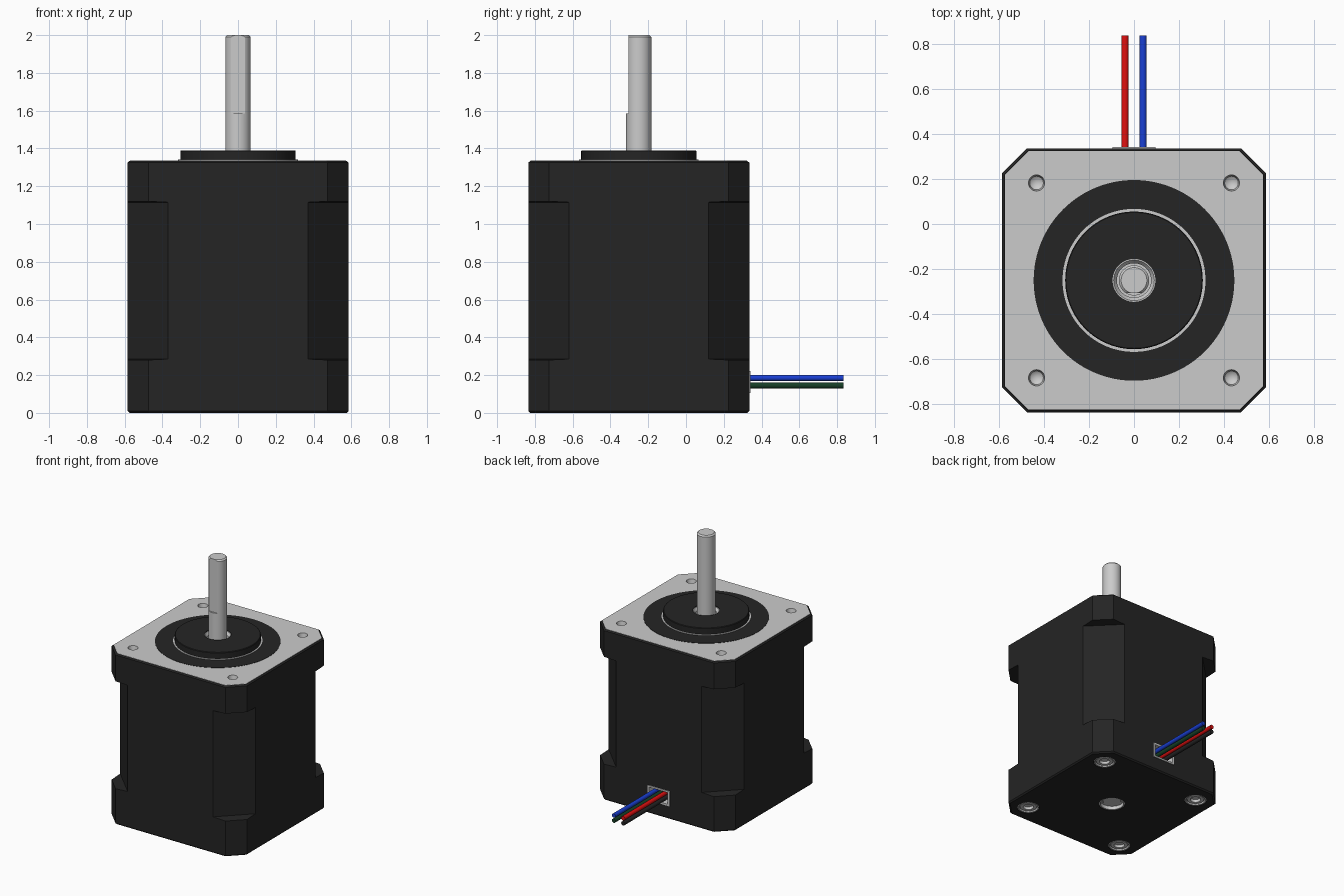
import bpy, bmesh, math
from mathutils import Vector, Matrix

if "Cube" in bpy.data.objects:
    bpy.data.objects.remove(bpy.data.objects["Cube"])

CY = -0.25            # motor axis in y
HALF = 0.585          # half width of the housing
HOLES = [(sx * 0.432, CY + sy * 0.432) for sx in (-1, 1) for sy in (-1, 1)]


def colour(name, r, g, b):
    m = bpy.data.materials.new(name)
    m.diffuse_color = (r, g, b, 1)
    m.use_nodes = True
    m.node_tree.nodes["Principled BSDF"].inputs["Base Color"].default_value = m.diffuse_color
    return m


BLACK = colour("black", 0.018, 0.018, 0.018)
RED = colour("red", 0.75, 0.005, 0.005)
BLUE = colour("blue", 0.01, 0.05, 0.65)
GREEN = colour("green", 0.008, 0.05, 0.02)


def finish(name, bm, mat=None, smooth=True):
    bmesh.ops.recalc_face_normals(bm, faces=bm.faces)
    me = bpy.data.meshes.new(name)
    bm.to_mesh(me)
    bm.free()
    ob = bpy.data.objects.new(name, me)
    bpy.context.collection.objects.link(ob)
    if mat:
        me.materials.append(mat)
    if smooth:
        bpy.ops.object.select_all(action='DESELECT')
        ob.select_set(True)
        bpy.context.view_layer.objects.active = ob
        bpy.ops.object.shade_smooth_by_angle(angle=math.radians(30))
    return ob


def lathe(name, profile, mat=None, spots=((0, CY),), closed=False, segs=48):
    """Spin an (r, z) profile about a vertical axis at each spot."""
    bm = bmesh.new()
    for x, y in spots:
        vs = [bm.verts.new((x + r, y, z)) for r, z in profile]
        es = [bm.edges.new(p) for p in zip(vs, vs[1:])]
        if closed:
            es.append(bm.edges.new((vs[-1], vs[0])))
        bmesh.ops.spin(bm, geom=vs + es, cent=(x, y, 0), axis=(0, 0, 1),
                       angle=math.tau, steps=segs)
    bmesh.ops.remove_doubles(bm, verts=bm.verts, dist=1e-5)
    return finish(name, bm, mat)


def octagon_loft(name, levels, mat=None):
    """Stack chamfered squares given as (z, half width, chamfer)."""
    bm = bmesh.new()
    rings = []
    for z, h, c in levels:
        k = h - c
        pts = [(h, -k), (h, k), (k, h), (-k, h), (-h, k), (-h, -k), (-k, -h), (k, -h)]
        rings.append([bm.verts.new((x, y + CY, z)) for x, y in pts])
    for a, b in zip(rings, rings[1:]):
        for i in range(8):
            j = (i + 1) % 8
            bm.faces.new((a[i], a[j], b[j], b[i]))
    bm.faces.new(rings[0])
    bm.faces.new(rings[-1])
    return finish(name, bm, mat, smooth=False)


def boxes(name, bounds, mat=None):
    bm = bmesh.new()
    for lo, hi in bounds:
        lo, hi = Vector(lo), Vector(hi)
        m = Matrix.Translation((lo + hi) / 2) @ Matrix.Diagonal((*(hi - lo), 1))
        bmesh.ops.create_cube(bm, size=1, matrix=m)
    return finish(name, bm, mat, smooth=False)


def cut(ob, cutter):
    mod = ob.modifiers.new("cut", 'BOOLEAN')
    mod.operation = 'DIFFERENCE'
    mod.solver = 'EXACT'
    mod.object = cutter
    cutter.hide_render = True
    cutter.hide_viewport = True


# Housing: two end caps and a laminated middle with deeper corner chamfers
housing = octagon_loft("housing", [
    (0, HALF - 0.01, 0.106), (0.01, HALF, 0.11), (0.28, HALF, 0.11),
    (0.285, HALF, 0.215), (1.115, HALF, 0.215), (1.12, HALF, 0.11),
    (1.325, HALF, 0.11), (1.333, HALF - 0.01, 0.106)], BLACK)
top_plate = octagon_loft("top_plate", [
    (1.329, HALF - 0.012, 0.105), (1.335, HALF - 0.012, 0.105)])

# Cutters for the mounting holes, screw counterbores, rear bore and socket
hole_cut = lathe("hole_cutter", [(0, 1.2), (0.036, 1.2), (0.036, 1.4), (0, 1.4)],
                 spots=HOLES, segs=32)
bore_cut = lathe("bottom_cutter", [(0, -0.1), (0.08, -0.1), (0.08, 0.03), (0, 0.03)],
                 spots=HOLES)
rear_cut = lathe("rear_bore_cutter", [(0, -0.1), (0.095, -0.1), (0.095, 0.06), (0, 0.06)])
socket_cut = boxes("socket_cutter", [((-0.094, 0.25, 0.105), (0.094, 0.4, 0.22))])
for c in (hole_cut, bore_cut, rear_cut, socket_cut):
    cut(housing, c)
cut(top_plate, hole_cut)

# Tapered mounting hole linings
lathe("mounting_hole_linings", [(0.036, 1.335), (0.03, 1.30), (0, 1.275)],
      spots=HOLES, segs=32)

# Front face rings and pilot boss
lathe("face_ring", [(0.30, 1.32), (0.445, 1.32), (0.445, 1.337), (0.30, 1.337)],
      BLACK, closed=True, segs=96)
lathe("boss_ring", [(0.29, 1.33), (0.317, 1.33), (0.317, 1.341), (0.29, 1.341)],
      closed=True, segs=96)
lathe("pilot_boss", [(0.095, 1.33), (0.305, 1.33), (0.305, 1.386), (0.301, 1.39),
                     (0.095, 1.39)], BLACK, closed=True, segs=96)

# Bearings at both ends
lathe("front_bearing", [(0.076, 1.33), (0.096, 1.33), (0.096, 1.385), (0.09, 1.385),
                        (0.076, 1.365)], closed=True)
lathe("rear_bearing", [(0.072, 0.05), (0.072, 0.03), (0.085, 0.03), (0.085, 0.003),
                       (0.094, 0.003), (0.094, 0.05)], closed=True)

# Shaft with a flat milled on its front
shaft = lathe("shaft", [(0, 0.025), (0.067, 0.025), (0.067, 1.99), (0.057, 2), (0, 2)])
flat_cut = boxes("flat_cutter", [((-0.2, -0.5, 1.585), (0.2, -0.305, 2.1))])
cut(shaft, flat_cut)

# Screws in the bottom corners
lathe("screw_seats", [(0.079, 0.002), (0.079, 0.028), (0.07, 0.028), (0.07, 0.002)],
      spots=HOLES, closed=True)
lathe("screw_heads", [(0, 0.035), (0.066, 0.035), (0.066, 0.012), (0.06, 0.006),
                      (0.038, 0.006), (0.034, 0.026), (0, 0.026)], spots=HOLES)

# Wire socket frame on the back
boxes("wire_socket", [
    ((-0.095, 0.255, 0.104), (-0.08, 0.341, 0.221)),
    ((0.08, 0.255, 0.104), (0.095, 0.341, 0.221)),
    ((-0.08, 0.255, 0.104), (0.08, 0.341, 0.117)),
    ((-0.08, 0.255, 0.208), (0.08, 0.341, 0.221))])

# Four wires
for name, x, z, mat in (("red_wire", -0.04, 0.185, RED), ("blue_wire", 0.04, 0.185, BLUE),
                        ("black_wire", -0.04, 0.145, BLACK), ("green_wire", 0.04, 0.145, GREEN)):
    bm = bmesh.new()
    m = Matrix.Translation((x, 0.545, z)) @ Matrix.Rotation(math.pi / 2, 4, 'X')
    bmesh.ops.create_cone(bm, cap_ends=True, segments=24, radius1=0.016,
                          radius2=0.016, depth=0.58, matrix=m)
    finish(name, bm, mat)
